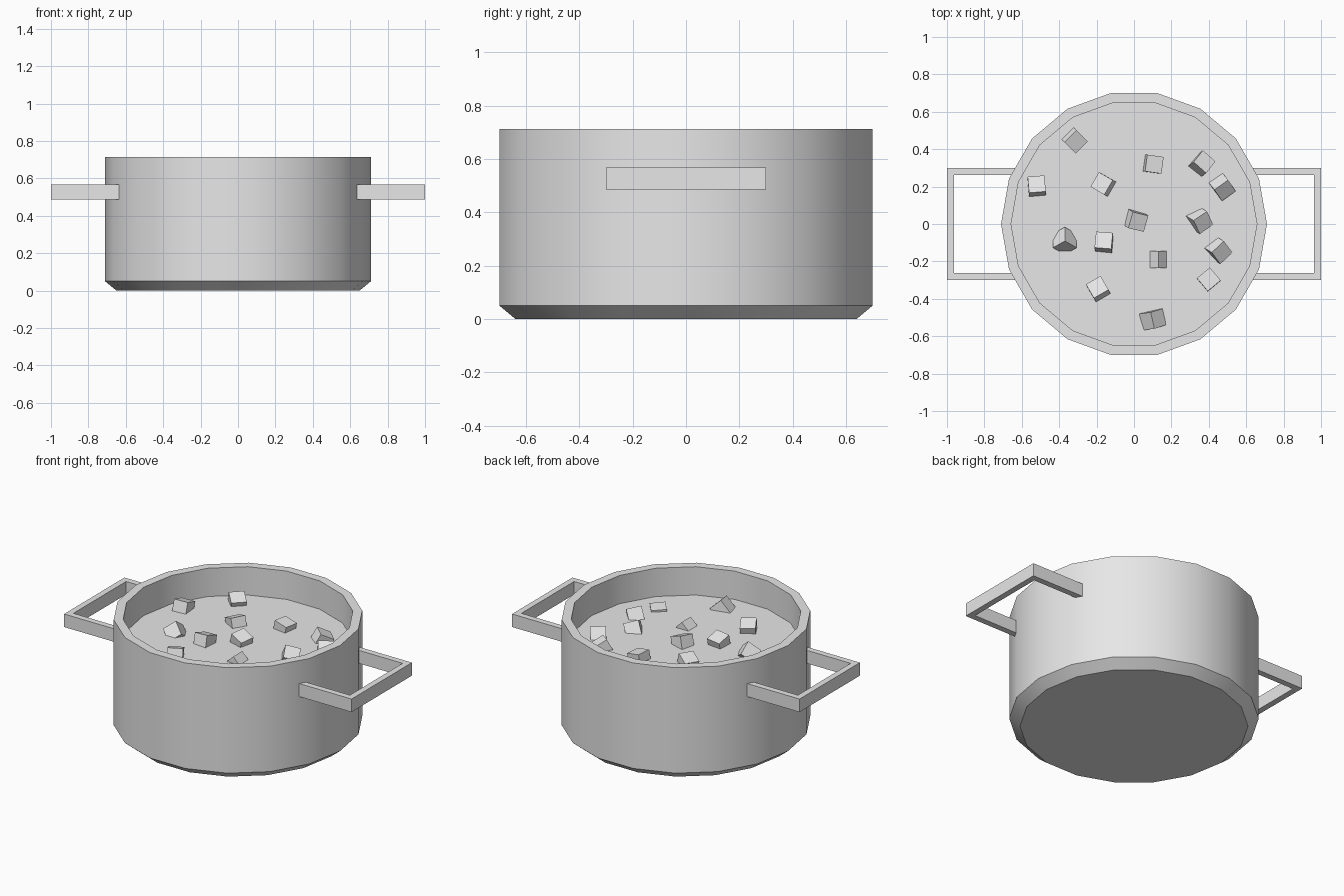
import bpy, bmesh, math
from mathutils import Matrix, Vector

if "Cube" in bpy.data.objects:
    bpy.data.objects.remove(bpy.data.objects["Cube"], do_unlink=True)

SIDES = 18
SOUP = 0.535

grey = bpy.data.materials.new("plain_grey")
grey.use_nodes = True
COLOUR = (0.8, 0.8, 0.8, 1)
grey.diffuse_color = COLOUR
grey.node_tree.nodes["Principled BSDF"].inputs["Base Color"].default_value = COLOUR


def finish(bm, name):
    """Turn a bmesh into a named object with the shared material."""
    bmesh.ops.recalc_face_normals(bm, faces=bm.faces)
    mesh = bpy.data.meshes.new(name)
    bm.to_mesh(mesh)
    bm.free()
    mesh.materials.append(grey)
    obj = bpy.data.objects.new(name, mesh)
    bpy.context.collection.objects.link(obj)
    return obj


def ring(bm, radius, z):
    angles = [math.tau * i / SIDES for i in range(SIDES)]
    return [bm.verts.new((radius * math.cos(a), radius * math.sin(a), z)) for a in angles]


# Pot: turned profile from base to inner floor, the floor being the soup surface
bm = bmesh.new()
profile = [(0.65, 0), (0.711, 0.05), (0.711, 0.713), (0.657, 0.713), (0.657, SOUP)]
rings = [ring(bm, r, z) for r, z in profile]
for low, high in zip(rings, rings[1:]):
    for i in range(SIDES):
        j = (i + 1) % SIDES
        bm.faces.new((low[i], low[j], high[j], high[i]))
bm.faces.new(rings[0])
bm.faces.new(rings[-1])
pot = finish(bm, "pot_with_soup")
bpy.context.view_layer.objects.active = pot
pot.select_set(True)
bpy.ops.object.shade_smooth_by_angle(angle=math.radians(30))
pot.select_set(False)


# Handles: square-cornered U bars, pushed into the wall
def handle(name, side):
    outline = [(0.635, -0.3), (1, -0.3), (1, 0.3), (0.635, 0.3),
               (0.635, 0.262), (0.962, 0.262), (0.962, -0.262), (0.635, -0.262)]
    bm = bmesh.new()
    face = bm.faces.new([bm.verts.new((side * x, y, 0.486)) for x, y in outline])
    top = bmesh.ops.extrude_face_region(bm, geom=[face])["geom"]
    verts = [v for v in top if isinstance(v, bmesh.types.BMVert)]
    bmesh.ops.translate(bm, verts=verts, vec=(0, 0, 0.082))
    finish(bm, name)


handle("handle_left", 1)
handle("handle_right", -1)

# Floating chunks: x, y, lean in x, lean in y, turn in degrees, height offset
chunks = [
    (-.32, .45, .25, -.25, 45, 0), (.1, .32, .2, 0, -8, 0),
    (.36, .32, .4, .3, -40, 0), (.47, .2, .4, -.5, 35, 0),
    (-.52, .2, 0, .3, 5, .01), (-.16, .21, -.3, .15, -30, 0),
    (.01, .02, .3, -.2, -15, .01), (.35, .02, .5, -.3, 30, 0),
    (-.37, -.09, -.82, .47, 15, 0), (-.16, -.1, -.05, .3, -5, .01),
    (.13, -.19, -.75, 0, 0, -.02), (.45, -.14, .5, -.3, 40, 0),
    (.4, -.3, 0, .1, 40, -.03), (-.19, -.35, -.15, .3, 30, .01),
    (.1, -.51, .75, .1, 15, 0),
]
for number, (x, y, lean_x, lean_y, turn, lift) in enumerate(chunks, 1):
    axis = Vector((-lean_y, lean_x, 0))
    tilt = Matrix.Rotation(axis.length, 4, axis.normalized())
    yaw = Matrix.Rotation(math.radians(turn), 4, "Z")
    place = Matrix.Translation((x, y, SOUP + lift))
    bm = bmesh.new()
    bmesh.ops.create_cube(bm, size=0.09, matrix=place @ tilt @ yaw)
    finish(bm, f"soup_chunk_{number}")
